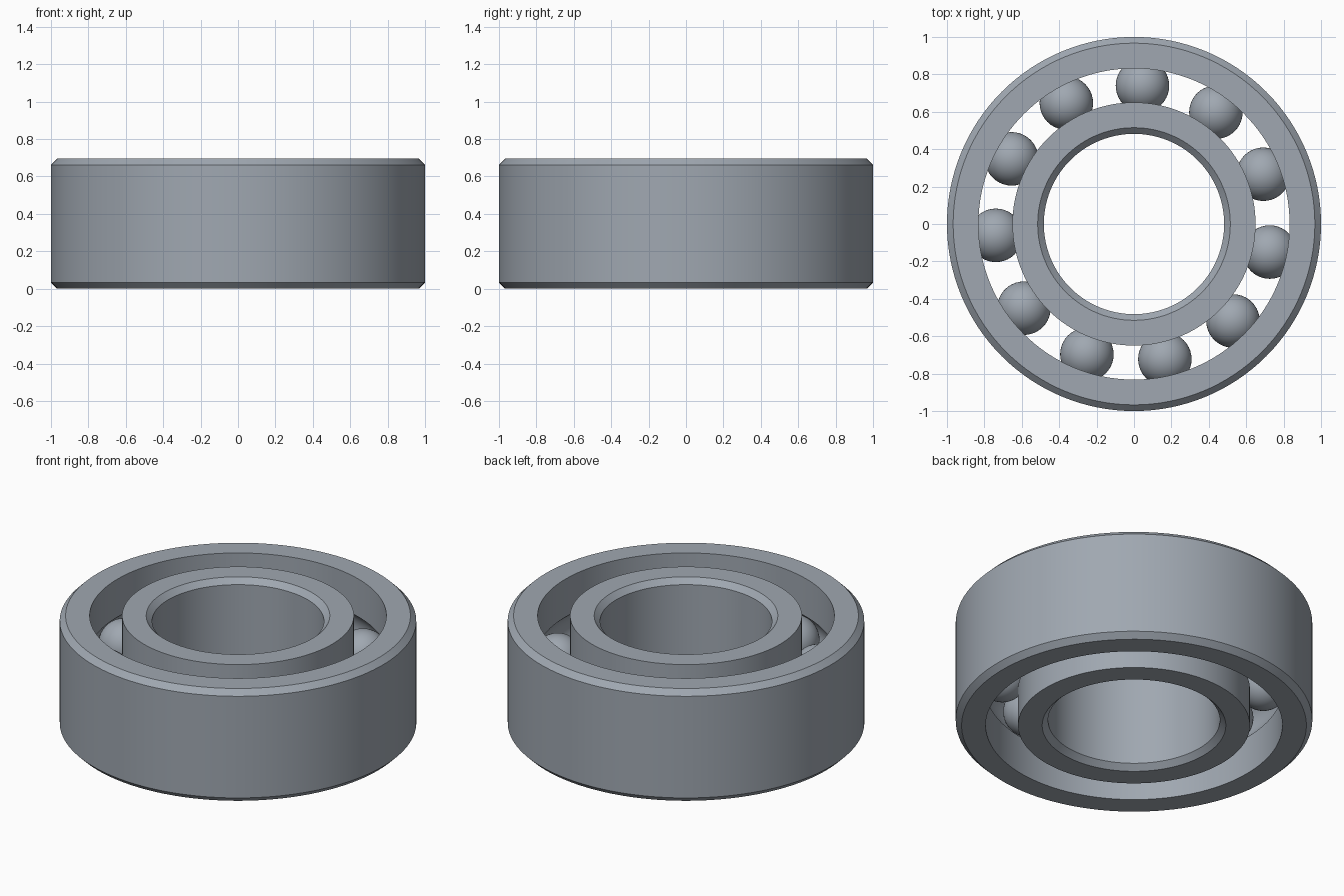
import bpy, bmesh, math
from mathutils import Matrix, Vector

cube = bpy.data.objects.get("Cube")
if cube:
    bpy.data.objects.remove(cube, do_unlink=True)

HEIGHT = 0.695
MID = HEIGHT / 2
CHAMFER = 0.033
PITCH = 0.741
BALL_R = 0.143
BALLS = 11
SEGMENTS = 128

steel = bpy.data.materials.new("brushed_steel")
steel.use_nodes = True
color = (0.35, 0.39, 0.44, 1)
steel.diffuse_color = color
steel.node_tree.nodes["Principled BSDF"].inputs["Base Color"].default_value = color


def add_object(name, bm):
    mesh = bpy.data.meshes.new(name)
    bmesh.ops.recalc_face_normals(bm, faces=bm.faces[:])
    bm.to_mesh(mesh)
    bm.free()
    mesh.materials.append(steel)
    obj = bpy.data.objects.new(name, mesh)
    bpy.context.collection.objects.link(obj)
    bpy.ops.object.select_all(action='DESELECT')
    obj.select_set(True)
    bpy.context.view_layer.objects.active = obj
    bpy.ops.object.shade_smooth_by_angle(angle=math.radians(25))
    return obj


def race_ring(name, wall, land):
    """Lathe a ring: chamfered wall on one side, ball groove in the other."""
    side = 1 if wall > land else -1
    inset = wall - side * CHAMFER
    profile = [(land, 0), (inset, 0), (wall, CHAMFER),
               (wall, HEIGHT - CHAMFER), (inset, HEIGHT), (land, HEIGHT)]
    # Circular groove that seats the balls
    groove_r = BALL_R + 0.002
    half = math.acos(abs(land - PITCH) / groove_r)
    for i in range(13):
        a = half * (1 - i / 6)
        profile.append((PITCH + side * groove_r * math.cos(a),
                        MID + groove_r * math.sin(a)))
    bm = bmesh.new()
    verts = [bm.verts.new((r, 0, z)) for r, z in profile]
    edges = [bm.edges.new((v, verts[(i + 1) % len(verts)]))
             for i, v in enumerate(verts)]
    bmesh.ops.spin(bm, geom=verts + edges, cent=(0, 0, 0), axis=(0, 0, 1),
                   angle=math.tau, steps=SEGMENTS, use_merge=True)
    bmesh.ops.remove_doubles(bm, verts=bm.verts[:], dist=1e-5)
    return add_object(name, bm)


# Rings
race_ring("outer_ring", 1.0, 0.832)
race_ring("inner_ring", 0.482, 0.65)

# Balls around the pitch circle
for i in range(BALLS):
    angle = math.radians(86.5) + math.tau * i / BALLS
    centre = Vector((PITCH * math.cos(angle), PITCH * math.sin(angle), MID))
    bm = bmesh.new()
    bmesh.ops.create_uvsphere(bm, u_segments=40, v_segments=24, radius=BALL_R,
                              matrix=Matrix.Translation(centre))
    add_object(f"ball_{i + 1}", bm)
